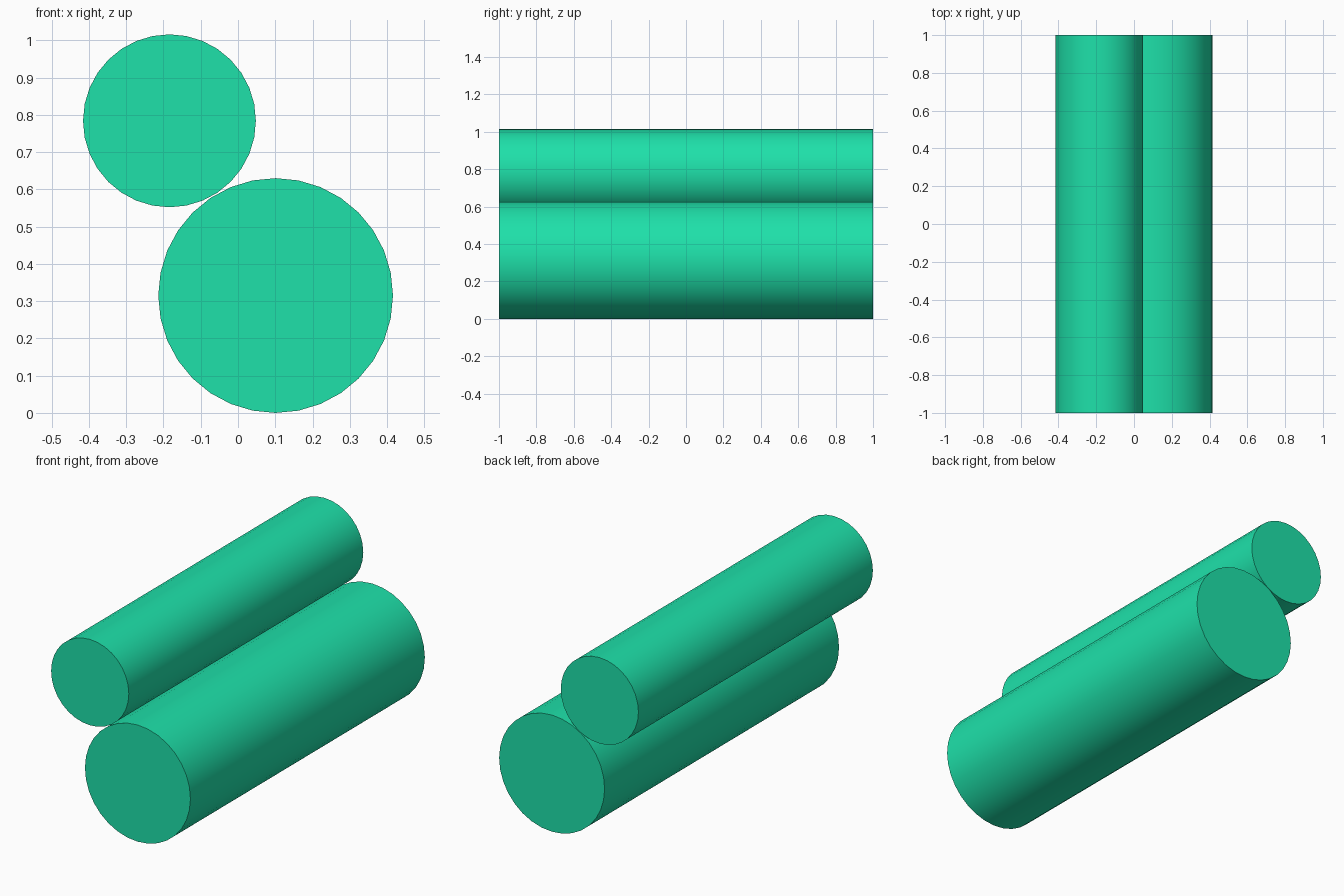
import bpy
from math import pi, radians

if "Cube" in bpy.data.objects:
    bpy.data.objects.remove(bpy.data.objects["Cube"])

green = bpy.data.materials.new("green")
green.diffuse_color = (0.013, 0.75, 0.40, 1)
green.use_nodes = True
green.node_tree.nodes["Principled BSDF"].inputs["Base Color"].default_value = green.diffuse_color


def log(name, x, z, radius):
    # Round bar lying along y, capped at both ends
    bpy.ops.mesh.primitive_cylinder_add(vertices=32, radius=radius, depth=2,
                                        location=(x, 0, z), rotation=(pi / 2, 0, 0))
    ob = bpy.context.object
    ob.name = name
    ob.data.materials.append(green)
    bpy.ops.object.shade_smooth_by_angle(angle=radians(30))


# Large lower bar with the smaller one resting on its upper left
log("lower_bar", 0.101, 0.315, 0.315)
log("upper_bar", -0.184, 0.784, 0.232)
